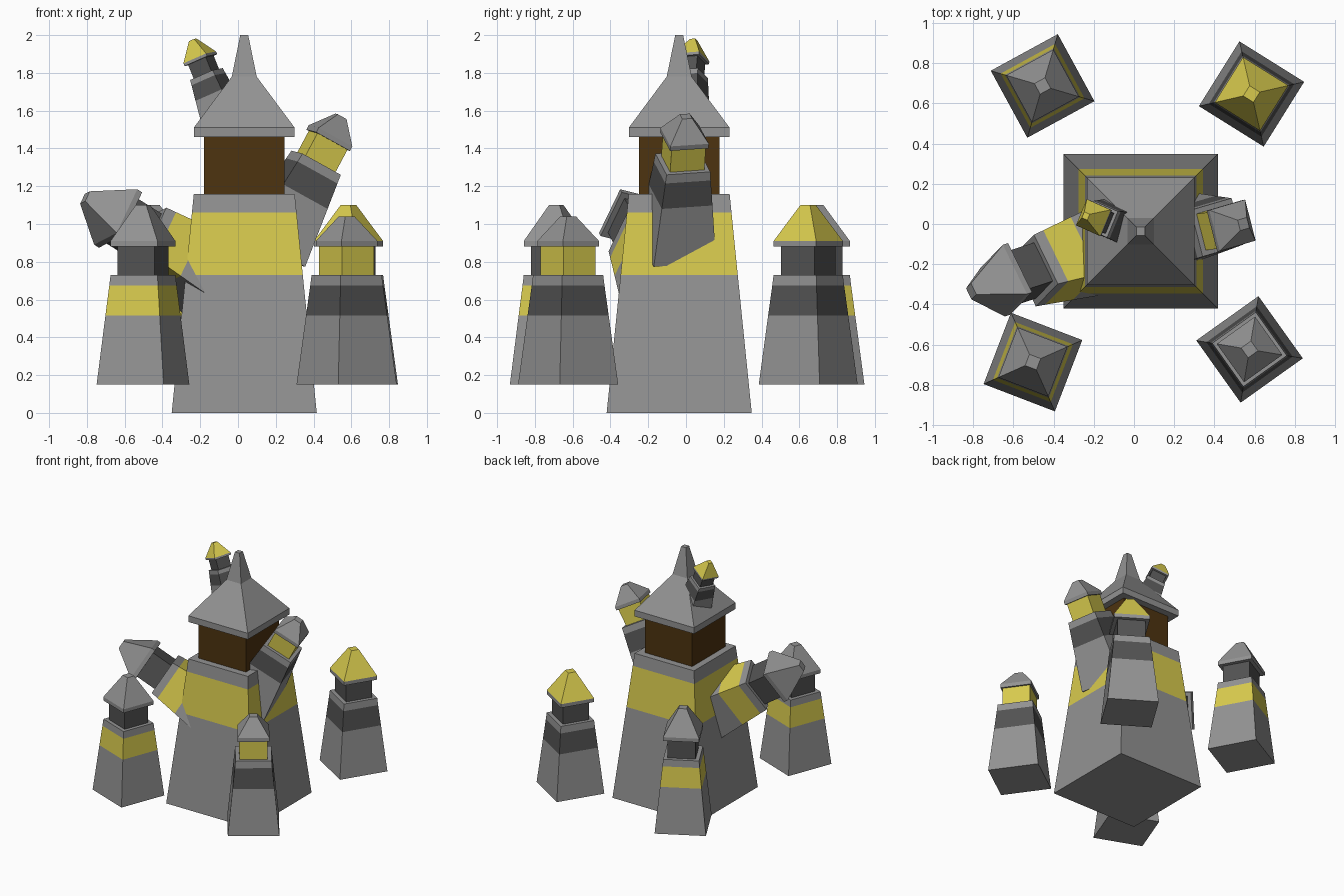
import bpy
import bmesh
from math import radians
from mathutils import Matrix, Vector

default = bpy.data.objects.get("Cube")
if default:
    bpy.data.objects.remove(default)


def make_material(name, rgb):
    mat = bpy.data.materials.new(name)
    mat.use_nodes = True
    color = (*rgb, 1)
    mat.diffuse_color = color
    mat.node_tree.nodes["Principled BSDF"].inputs["Base Color"].default_value = color
    return mat


STONE = make_material("stone_grey", (0.29, 0.29, 0.29))
DARK = make_material("dark_grey", (0.085, 0.085, 0.085))
YELLOW = make_material("yellow", (0.68, 0.59, 0.075))
BROWN = make_material("brown", (0.075, 0.033, 0.005))


def square_loft(name, rings, mats, matrix):
    """Stack of square rings (half width, height); one material per segment."""
    bm = bmesh.new()
    slots = list(dict.fromkeys(mats))
    loops = [[bm.verts.new((sx * h, sy * h, z))
              for sx, sy in ((-1, -1), (1, -1), (1, 1), (-1, 1))]
             for h, z in rings]
    for low, high, mat in zip(loops, loops[1:], mats):
        for i in range(4):
            j = (i + 1) % 4
            face = bm.faces.new((low[i], low[j], high[j], high[i]))
            face.material_index = slots.index(mat)
    bm.faces.new(loops[0][::-1]).material_index = slots.index(mats[0])
    bm.faces.new(loops[-1]).material_index = slots.index(mats[-1])
    mesh = bpy.data.meshes.new(name)
    bm.to_mesh(mesh)
    bm.free()
    for mat in slots:
        mesh.materials.append(mat)
    obj = bpy.data.objects.new(name, mesh)
    obj.matrix_world = matrix
    bpy.context.collection.objects.link(obj)
    return obj


PEAK = 1.10


def turret(name, matrix, band, room, roof, rim=0.133, peak=PEAK):
    """Tapered turret: banded body, small room and pyramid roof."""
    square_loft(name + "_body",
                [(0.19, 0.15), (0.154, 0.515), (0.138, 0.675), (0.133, 0.73)],
                [STONE, band, STONE], matrix)
    square_loft(name + "_room", [(0.104, 0.73), (0.104, 0.88)], [room], matrix)
    square_loft(name + "_roof",
                [(rim, 0.88), (rim, 0.91), (0.03, peak)], [STONE, roof], matrix)


def upright(x, y, turn):
    return Matrix.Translation((x, y, 0)) @ Matrix.Rotation(radians(turn), 4, "Z")


def leaning(tip, axis, roll, scale, peak=PEAK):
    """Frame whose roof peak lies at tip, with the turret along axis."""
    axis = Vector(axis).normalized()
    side = Vector((0, 0, 1)).cross(axis).normalized()
    frame = Matrix((side, axis.cross(side), axis)).transposed().to_4x4()
    return (Matrix.Translation(tip) @ frame
            @ Matrix.Rotation(radians(roll), 4, "Z")
            @ Matrix.Scale(scale, 4) @ Matrix.Translation((0, 0, -peak)))


# Main keep
keep = Matrix.Translation((0.033, -0.036, 0))
square_loft("keep_body", [(0.384, 0), (0.31, 0.73), (0.277, 1.06), (0.267, 1.16)],
            [STONE, YELLOW, STONE], keep)
square_loft("keep_room", [(0.213, 1.16), (0.213, 1.46)], [BROWN], keep)
square_loft("keep_roof",
            [(0.267, 1.46), (0.267, 1.51), (0.066, 1.78), (0.021, 2.0)],
            [STONE] * 3, keep)

# Four free-standing corner turrets
LOW = 1.04
turret("front_right_turret", upright(-0.503, -0.687, -21), YELLOW, DARK, STONE)
turret("back_right_turret", upright(-0.455, 0.687, 28.6), YELLOW, DARK, STONE)
turret("back_left_turret", upright(0.585, 0.647, -32), DARK, DARK, YELLOW)
turret("front_left_turret", upright(0.575, -0.624, 35.5), DARK, YELLOW, STONE,
       0.117, LOW)

# Leaning turrets growing out of the keep
turret("left_leaning_turret",
       leaning((0.545, 0, 1.57), (0.47, 0.06, 0.88), 8, 0.9, LOW),
       DARK, YELLOW, STONE, 0.117, LOW)
turret("roof_leaning_turret",
       leaning((-0.24, 0.04, 1.975), (-0.37, 0.08, 0.92), -11, 0.53),
       DARK, DARK, YELLOW)
turret("right_leaning_turret",
       leaning((-0.81, -0.335, 1.14), (-0.815, -0.266, 0.515), 15, 1.05),
       YELLOW, DARK, STONE)
